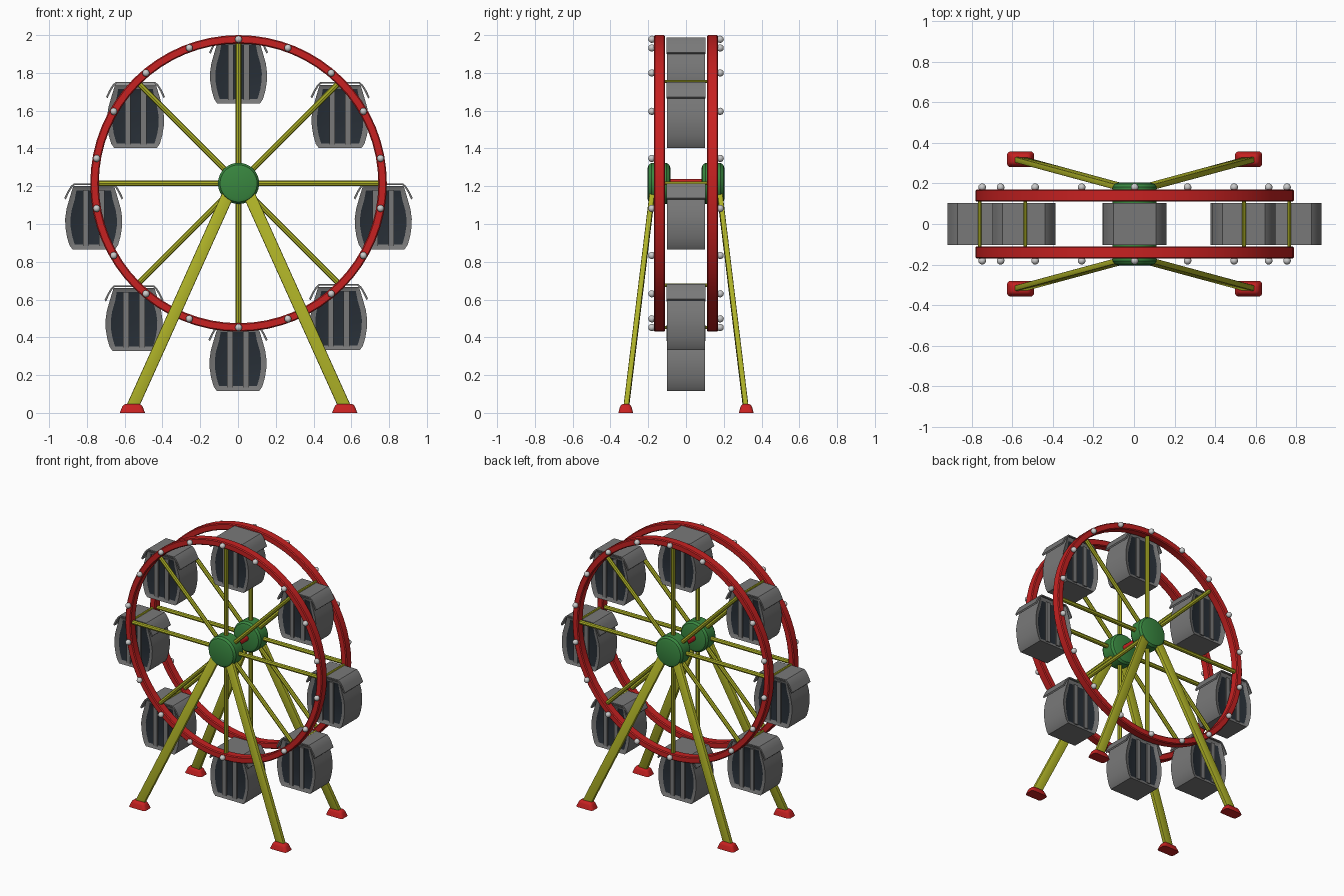
import bpy, bmesh, math
from mathutils import Vector, Matrix

if "Cube" in bpy.data.objects:
    bpy.data.objects.remove(bpy.data.objects["Cube"])

HUB_X, HUB_Z, RIM_R = 0.003, 1.215, 0.763


def material(name, r, g, b):
    m = bpy.data.materials.new(name)
    m.diffuse_color = (r, g, b, 1)
    m.use_nodes = True
    m.node_tree.nodes["Principled BSDF"].inputs["Base Color"].default_value = m.diffuse_color
    return m


RED = material("red_paint", 0.57, 0.015, 0.015)
YELLOW = material("yellow_paint", 0.42, 0.44, 0.02)
GREEN = material("green_paint", 0.04, 0.24, 0.05)
GREY = material("cabin_grey", 0.19, 0.19, 0.19)
DARK = material("dark_glass", 0.02, 0.027, 0.036)


def add(name, bm, *mats):
    bmesh.ops.recalc_face_normals(bm, faces=bm.faces)
    me = bpy.data.meshes.new(name)
    bm.to_mesh(me)
    bm.free()
    for m in mats:
        me.materials.append(m)
    ob = bpy.data.objects.new(name, me)
    bpy.context.collection.objects.link(ob)
    return ob


def beam(name, p, q, wide, thin, mat, sides=8):
    """Bar from p to q, with its thin side facing the y axis."""
    p, q = Vector(p), Vector(q)
    d = (q - p).normalized()
    ref = Vector((1, 0, 0)) if abs(d.y) > 0.9 else Vector((0, 1, 0))
    n = (ref - d * ref.dot(d)).normalized()
    w = n.cross(d)
    bm = bmesh.new()
    if sides == 4:
        bmesh.ops.create_cube(bm, size=1)
        bmesh.ops.scale(bm, vec=(wide, thin, (q - p).length), verts=bm.verts)
        bmesh.ops.bevel(bm, geom=bm.edges[:], offset=0.006, segments=2, affect='EDGES', profile=0.5)
    else:
        bmesh.ops.create_cone(bm, cap_ends=True, segments=sides, radius1=0.5, radius2=0.5, depth=1)
        bmesh.ops.scale(bm, vec=(wide, thin, (q - p).length), verts=bm.verts)
    rot = Matrix((w, n, d)).transposed().to_4x4()
    bmesh.ops.transform(bm, matrix=Matrix.Translation((p + q) / 2) @ rot, verts=bm.verts)
    return add(name, bm, mat)


def lathe(name, profile, y, mat, steps=64, closed=True):
    """Spin (radius, y) points around the wheel axle."""
    bm = bmesh.new()
    vs = [bm.verts.new((r, yy, 0)) for r, yy in profile]
    es = [bm.edges.new(e) for e in zip(vs, vs[1:])]
    if closed:
        es.append(bm.edges.new((vs[-1], vs[0])))
    bmesh.ops.spin(bm, geom=vs + es, cent=(0, 0, 0), axis=(0, 1, 0), angle=math.tau, steps=steps)
    bmesh.ops.remove_doubles(bm, verts=bm.verts, dist=1e-5)
    bmesh.ops.translate(bm, vec=(HUB_X, y, HUB_Z), verts=bm.verts)
    return add(name, bm, mat)


def extrude_profile(pts, half):
    """Prism along y; returns the bmesh and its two caps."""
    bm = bmesh.new()
    front = bm.faces.new([bm.verts.new((x, -half, z)) for x, z in pts])
    res = bmesh.ops.extrude_face_region(bm, geom=[front], use_keep_orig=True)
    bmesh.ops.translate(bm, vec=(0, 2 * half, 0), verts=[v for v in res["geom"] if isinstance(v, bmesh.types.BMVert)])
    back = [f for f in res["geom"] if isinstance(f, bmesh.types.BMFace)][0]
    bmesh.ops.recalc_face_normals(bm, faces=bm.faces)
    return bm, [front, back]


def polar(r, deg):
    a = math.radians(deg)
    return HUB_X + r * math.sin(a), HUB_Z + r * math.cos(a)


# rims, hubs, spokes and bulbs on both sides
for s, side in ((-1, "front"), (1, "back")):
    lathe(f"{side}_rim", [(0.74, -0.024), (0.746, -0.03), (0.779, -0.03), (0.785, -0.024),
                          (0.785, 0.024), (0.779, 0.03), (0.746, 0.03), (0.74, 0.024)], s * 0.14, RED)
    lathe(f"{side}_hub", [(0, -0.061), (0.08, -0.061), (0.098, -0.055), (0.109, -0.04),
                          (0.109, 0.04), (0.098, 0.055), (0.08, 0.061), (0, 0.061)],
          s * 0.143, GREEN, 40, closed=False)
    for k in range(8):
        x, z = polar(0.75, 45 * k)
        beam(f"{side}_spoke", (HUB_X, s * 0.14, HUB_Z), (x, s * 0.14, z), 0.03, 0.03, YELLOW)
    for k in range(18):
        x, z = polar(RIM_R, 20 * k)
        bm = bmesh.new()
        bmesh.ops.create_uvsphere(bm, u_segments=14, v_segments=10, radius=0.019)
        bmesh.ops.translate(bm, vec=(x, s * 0.181, z), verts=bm.verts)
        add(f"{side}_bulb", bm)
    # support legs and feet
    for sx in (-1, 1):
        beam(f"{side}_leg", (HUB_X + sx * 0.565, s * 0.317, 0.025), (HUB_X + sx * 0.04, s * 0.175, 1.19),
             0.064, 0.028, YELLOW, 4)
        bm = bmesh.new()
        bmesh.ops.create_cube(bm, size=1)
        bmesh.ops.scale(bm, vec=(0.134, 0.078, 0.048), verts=bm.verts)
        bmesh.ops.scale(bm, vec=(0.72, 0.68, 1), verts=[v for v in bm.verts if v.co.z > 0])
        bmesh.ops.bevel(bm, geom=[e for e in bm.edges if max(v.co.z for v in e.verts) > 0],
                        offset=0.018, segments=4, affect='EDGES', profile=0.5)
        bmesh.ops.translate(bm, vec=(HUB_X + sx * 0.562, s * 0.319, 0.024), verts=bm.verts)
        add(f"{side}_foot", bm, RED)

# axle
beam("axle", (HUB_X, -0.1, HUB_Z), (HUB_X, 0.1, HUB_Z), 0.045, 0.045, RED, 20)

# cabin: body with recessed windows, window bars and flared roof
right = [(0.108, -0.008), (0.127, -0.07), (0.144, -0.13), (0.151, -0.18), (0.15, -0.225),
         (0.142, -0.275), (0.129, -0.32), (0.113, -0.343)]
bm, caps = extrude_profile(right + [(-x, z) for x, z in reversed(right)], 0.1)
bmesh.ops.inset_individual(bm, faces=caps, thickness=0.028, depth=-0.012)
for f in caps:
    f.material_index = 1
body = add("cabin_body", bm, GREY, DARK)

bm = bmesh.new()
for x in (-0.042, 0.042):
    for y in (-0.091, 0.091):
        m = Matrix.Translation((x, y, -0.177)) @ Matrix.Diagonal((0.03, 0.016, 0.295, 1))
        bmesh.ops.create_cube(bm, size=1, matrix=m)
bars = add("cabin_window_bars", bm, GREY)

outer = [(-0.156, -0.072), (-0.138, -0.035), (-0.121, -0.008), (-0.105, 0.006)]
outer += [(-x, z) for x, z in reversed(outer)]
inner = [(x * 0.95, z - 0.008) for x, z in reversed(outer)]
bm, caps = extrude_profile(outer + inner, 0.104)
roof = add("cabin_roof", bm, GREY)

# small swing of each cabin, clockwise from the top
SWING = [(0, 0.003), (-0.002, -0.01), (0.003, -0.006), (-0.01, 0.0),
         (-0.003, 0.008), (-0.014, -0.006), (-0.004, -0.006), (-0.006, -0.009)]
for k, (dx, dz) in enumerate(SWING):
    x, z = polar(RIM_R, 45 * k)
    if k:
        beam("cabin_crossbar", (x, -0.13, z), (x, 0.13, z), 0.018, 0.018, YELLOW)
    for part in (body, bars, roof):
        ob = part if k == 0 else part.copy()
        if k:
            bpy.context.collection.objects.link(ob)
        ob.location = (x + dx, 0, z + dz)

# smooth round parts, keep edges sharp
bpy.ops.object.select_all(action='SELECT')
bpy.context.view_layer.objects.active = body
bpy.ops.object.shade_smooth_by_angle(angle=math.radians(32))
